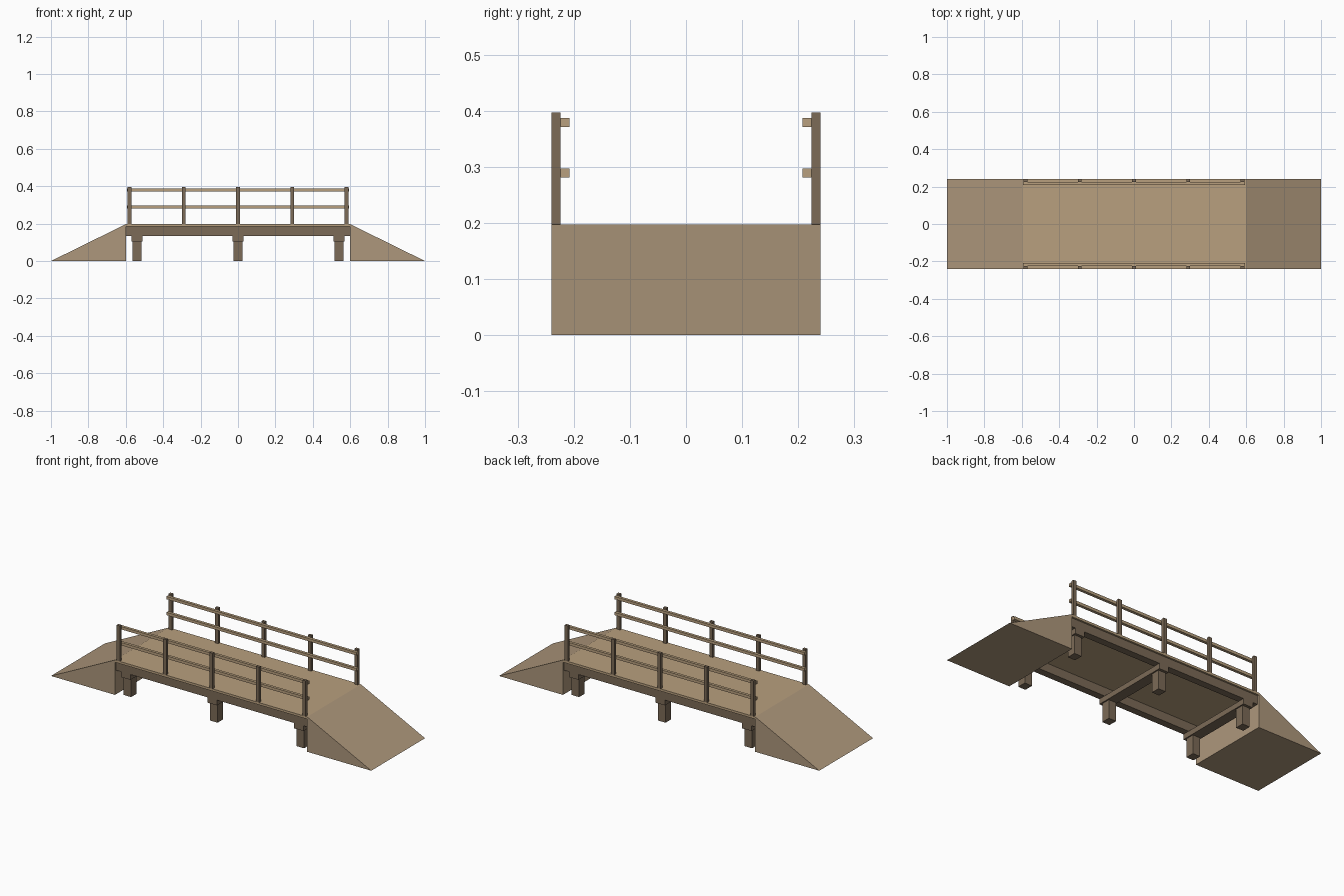
import bpy, bmesh

if "Cube" in bpy.data.objects:
    bpy.data.objects.remove(bpy.data.objects["Cube"])


def material(name, rgb):
    m = bpy.data.materials.new(name)
    m.diffuse_color = (*rgb, 1)
    m.use_nodes = True
    m.node_tree.nodes["Principled BSDF"].inputs["Base Color"].default_value = m.diffuse_color
    return m


LIGHT = material("light_wood", (0.48, 0.35, 0.21))
EARTH = material("ramp_wood", (0.42, 0.31, 0.20))
DARK = material("dark_wood", (0.20, 0.145, 0.095))


def finish(name, bm, mat):
    bmesh.ops.recalc_face_normals(bm, faces=bm.faces)
    mesh = bpy.data.meshes.new(name)
    bm.to_mesh(mesh)
    bm.free()
    mesh.materials.append(mat)
    obj = bpy.data.objects.new(name, mesh)
    bpy.context.collection.objects.link(obj)
    return obj


def box(name, x, y, z, mat):
    """Box from (min, max) ranges on each axis."""
    bm = bmesh.new()
    bmesh.ops.create_cube(bm, size=1)
    for v in bm.verts:
        v.co = [r[0] if c < 0 else r[1] for c, r in zip(v.co, (x, y, z))]
    return finish(name, bm, mat)


def span(centre, width):
    return (centre - width / 2, centre + width / 2)


W, TOP = 0.24, 0.197

# Deck
box("deck", (-0.6, 0.6), (-W, W), (0.184, TOP), LIGHT)

# Sloped ramps at both ends
for side, label in ((-1, "left"), (1, "right")):
    bm = bmesh.new()
    profile = [(0.6, 0), (1.0, 0), (0.6, TOP)]
    face = bm.faces.new([bm.verts.new((side * x, -W, z)) for x, z in profile])
    ext = bmesh.ops.extrude_face_region(bm, geom=[face])
    verts = [g for g in ext["geom"] if isinstance(g, bmesh.types.BMVert)]
    bmesh.ops.translate(bm, verts=verts, vec=(0, 2 * W, 0))
    finish(label + "_ramp", bm, EARTH)

# Cross caps under the girders
for x in (-0.54, 0, 0.54):
    box("pier_cap", span(x, 0.06), (-0.23, 0.23), (0.105, 0.135), DARK)

for side in (-1, 1):
    # Long girder along each edge
    box("girder", (-0.6, 0.6), span(side * 0.21, 0.04), (0.135, 0.184), DARK)
    # Pier legs
    for x in (-0.54, 0, 0.54):
        box("pier_leg", span(x, 0.046), span(side * 0.19, 0.05), (0, 0.105), DARK)
    # Railing posts
    for i in range(5):
        box("rail_post", span(-0.58 + 0.29 * i, 0.02),
            span(side * 0.232, 0.016), (TOP, 0.397), DARK)
    # Horizontal rails inside the posts
    for z in (0.289, 0.379):
        box("rail", (-0.593, 0.593), span(side * 0.216, 0.016), span(z, 0.016), LIGHT)
